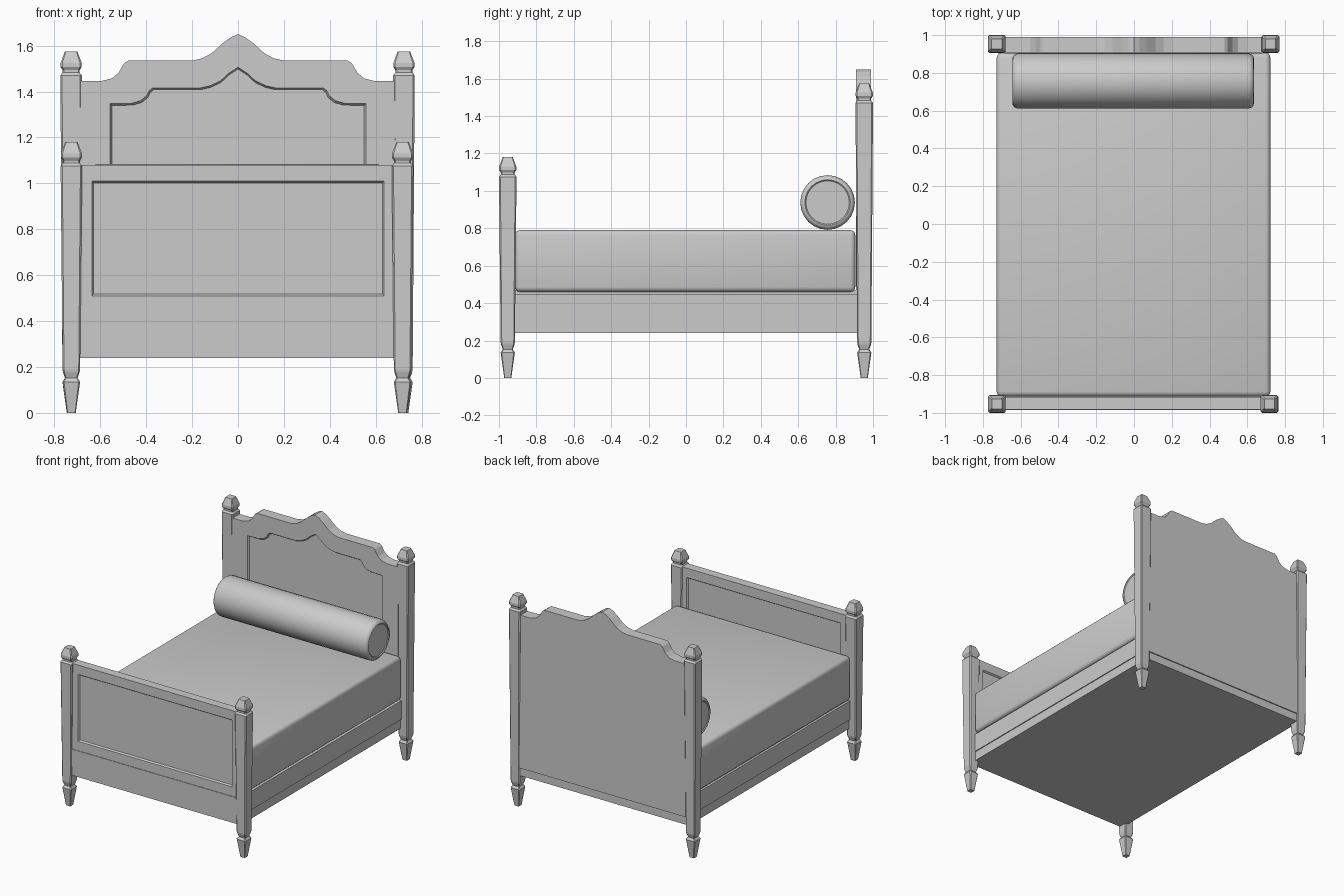
import bpy, bmesh, math

if "Cube" in bpy.data.objects:
    bpy.data.objects.remove(bpy.data.objects["Cube"])


def loft(name, rings):
    """Closed solid through a list of equally sized point rings."""
    bm = bmesh.new()
    vs = [[bm.verts.new(p) for p in r] for r in rings]
    n = len(rings[0])
    for a, b in zip(vs, vs[1:]):
        for i in range(n):
            j = (i + 1) % n
            bm.faces.new((a[i], a[j], b[j], b[i]))
    bm.faces.new(vs[0])
    bm.faces.new(vs[-1])
    bmesh.ops.recalc_face_normals(bm, faces=bm.faces)
    me = bpy.data.meshes.new(name)
    bm.to_mesh(me)
    bm.free()
    ob = bpy.data.objects.new(name, me)
    bpy.context.collection.objects.link(ob)
    return ob


def activate(ob):
    bpy.ops.object.select_all(action='DESELECT')
    ob.select_set(True)
    bpy.context.view_layer.objects.active = ob


def smooth(ob, angle=35):
    activate(ob)
    bpy.ops.object.shade_smooth_by_angle(angle=math.radians(angle))


def box(name, x0, x1, y0, y1, z0, z1, bevel=0.0, segs=1):
    ob = loft(name, [[(x0, y0, z), (x1, y0, z), (x1, y1, z), (x0, y1, z)] for z in (z0, z1)])
    if bevel:
        m = ob.modifiers.new("bevel", 'BEVEL')
        m.width, m.segments = bevel, segs
        activate(ob)
        bpy.ops.object.modifier_apply(modifier="bevel")
    return ob


def mirrored(half):
    """Left half of a symmetric outline, ending on x = 0, to full outline."""
    return half + [(-x, z) for x, z in reversed(half) if x < 0]


def recess(board, outline, y, inward, bottom):
    """Sink a panel with sloped edges into one face of a board."""
    def ring(yy, d):
        return [(x * (1 - d / 0.6), yy, z + d if z == bottom else z - d) for x, z in outline]
    cutter = loft("panel_cutter", [ring(y - 0.02 * inward, 0), ring(y, 0), ring(y + 0.012 * inward, 0.008)])
    cutter.hide_render = True
    m = board.modifiers.new("panel", 'BOOLEAN')
    m.operation, m.solver, m.object = 'DIFFERENCE', 'EXACT', cutter
    activate(board)
    bpy.ops.object.modifier_apply(modifier="panel")
    bpy.data.objects.remove(cutter)


# Posts: chamfered square sections from tapered foot to finial
def post(name, cx, cy, top):
    sections = [(0, .019), (.135, .038), (.152, .027), (.178, .036), (.19, .038),
                (top - .105, .047), (top - .092, .037), (top - .082, .037),
                (top - .068, .046), (top - .05, .046), (top, .027)]
    rings = []
    for z, h in sections:
        k = h * 0.84
        pts = [(h, k), (k, h), (-k, h), (-h, k), (-h, -k), (-k, -h), (k, -h), (h, -k)]
        rings.append([(cx + x, cy + y, z) for x, y in pts])
    loft(name, rings)


post("front_post_left", -.726, -.953, 1.18)
post("front_post_right", .717, -.953, 1.18)
post("back_post_left", -.727, .953, 1.575)
post("back_post_right", .723, .953, 1.575)

# Headboard with ogee crest and matching sunk panel
crest = mirrored([(-.69, .30), (-.69, 1.445), (-.60, 1.445), (-.55, 1.457), (-.522, 1.48),
                  (-.505, 1.508), (-.495, 1.524), (-.478, 1.535), (-.20, 1.535), (-.155, 1.545),
                  (-.115, 1.567), (-.065, 1.612), (-.03, 1.637), (0, 1.65)])
headboard = loft("headboard", [[(x, y, z) for x, z in crest] for y in (.908, .99)])
panel = mirrored([(-.557, .51), (-.557, 1.347), (-.465, 1.349), (-.425, 1.36), (-.397, 1.383),
                  (-.388, 1.403), (-.372, 1.416), (-.165, 1.416), (-.12, 1.426),
                  (-.075, 1.448), (-.04, 1.48), (0, 1.506)])
recess(headboard, panel, .908, 1, .51)

# Footboard with sunk panels on both sides
footboard = box("footboard", -.70, .69, -.982, -.915, .30, 1.08)
field = [(-.637, .51), (-.637, 1.01), (.637, 1.01), (.637, .51)]
recess(footboard, field, -.982, 1, .51)
recess(footboard, field, -.915, -1, .51)
box("footboard_band", -.70, .69, -.986, -.92, .31, .44)

# Base frame and side rails
box("base", -.71, .705, -.978, .982, .24, .315)
for side, x in (("left", -.70), ("right", .695)):
    box("side_rail_" + side, x - .017, x + .017, -.94, .94, .31, .45)
box("slat_deck", -.70, .69, -.92, .91, .31, .47)

# Mattress
smooth(box("mattress", -.727, .722, -.913, .905, .46, .79, .026, 3))

# Bolster pillow with rolled ends
N = 24
ends = [(-.638, .116), (-.643, .122), (-.641, .131), (-.632, .140), (-.617, .146)]
stations = ends + [(-.009 - x, r) for x, r in reversed(ends)]
smooth(loft("bolster", [[(x, .757 + r * math.cos(2 * math.pi * i / N), .938 + r * math.sin(2 * math.pi * i / N))
                         for i in range(N)] for x, r in stations]))
